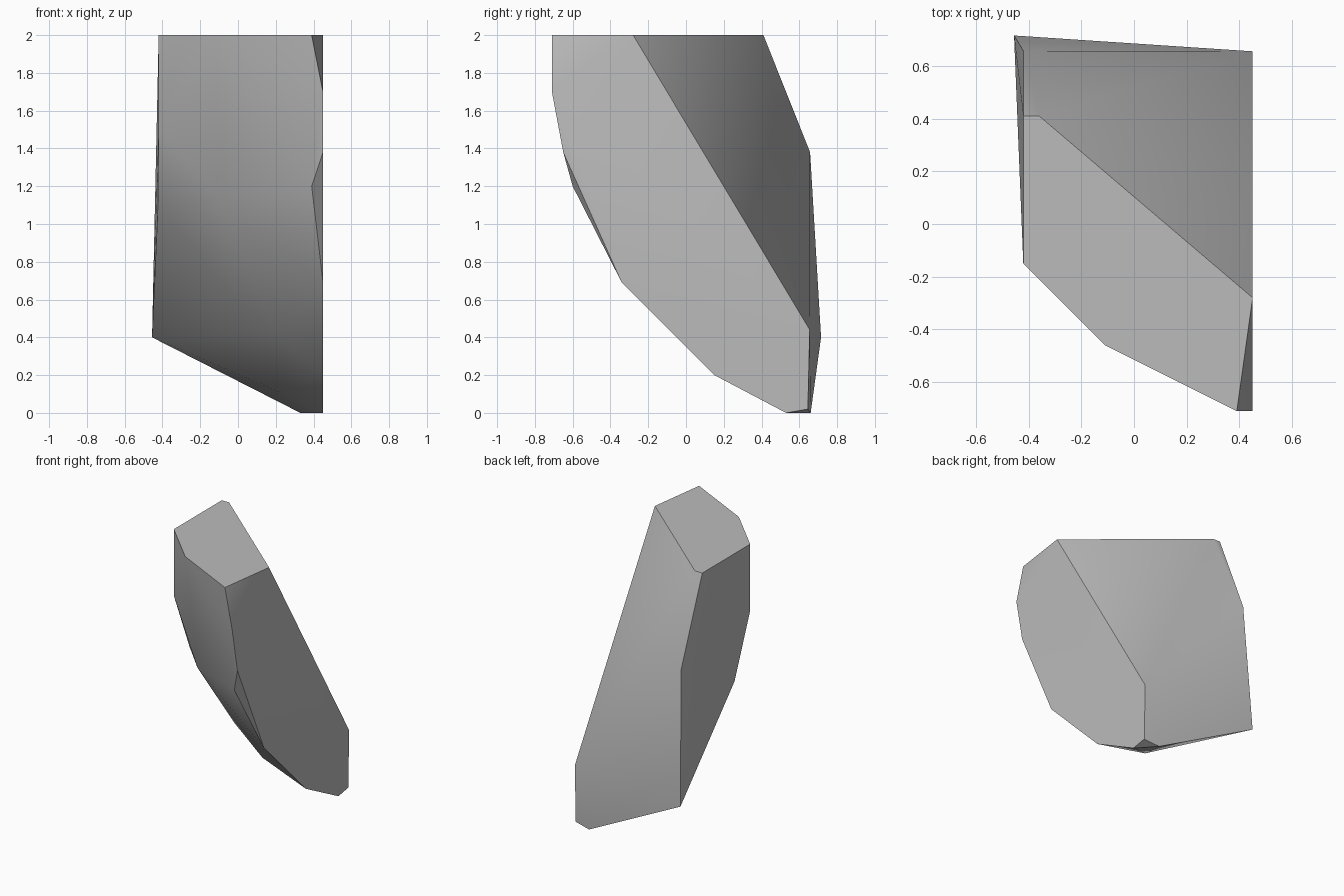
import bpy
import bmesh
import math

cube = bpy.data.objects.get("Cube")
if cube:
    bpy.data.objects.remove(cube, do_unlink=True)

# One plain stone grey
stone = bpy.data.materials.new("stone_grey")
stone.use_nodes = True
grey = (0.5, 0.5, 0.5, 1)
stone.diffuse_color = grey
stone.node_tree.nodes["Principled BSDF"].inputs["Base Color"].default_value = grey

# Outline of the flat cut top
top_z = 2
top_outline = [(-.42, .41), (-.36, .41), (.45, -.28), (.39, -.71), (-.11, -.46), (-.42, -.15)]

# Outline of the flat right side, as y and z
side_x = .45
side_outline = [(.655, .44), (.645, .02), (.53, 0), (.15, .2), (-.34, .69), (-.65, 1.38), (-.71, 1.7)]

# Corners of the left side and the foot
left_corners = [(-.42, .657, 1.38), (-.455, .715, .4), (-.425, .04, 1.06), (-.42, -.15, 1.51)]
foot_corner = [(.33, .66, 0)]

# Bulging facet corners of the curved front
front_bulge = [(.39, -.6, 1.2), (-.1, -.33, 1.13), (-.02, -.01, .62), (.2, 0, .42), (.22, .38, .11)]

corners = [(x, y, top_z) for x, y in top_outline]
corners += [(side_x, y, z) for y, z in side_outline]
corners += left_corners + foot_corner + front_bulge

# Wrap the corners in a convex shard and merge the flat faces
bm = bmesh.new()
for co in corners:
    bm.verts.new(co)
bmesh.ops.convex_hull(bm, input=bm.verts[:])
loose = [v for v in bm.verts if not v.link_faces]
bmesh.ops.delete(bm, geom=loose, context='VERTS')
bmesh.ops.dissolve_limit(bm, angle_limit=math.radians(1), verts=bm.verts[:], edges=bm.edges[:])
bmesh.ops.recalc_face_normals(bm, faces=bm.faces[:])

mesh = bpy.data.meshes.new("rock_shard")
bm.to_mesh(mesh)
bm.free()
mesh.materials.append(stone)
shard = bpy.data.objects.new("rock_shard", mesh)
bpy.context.collection.objects.link(shard)

# Soft facets, crisp outer edges
bpy.ops.object.select_all(action='DESELECT')
shard.select_set(True)
bpy.context.view_layer.objects.active = shard
bpy.ops.object.shade_smooth_by_angle(angle=math.radians(35))
